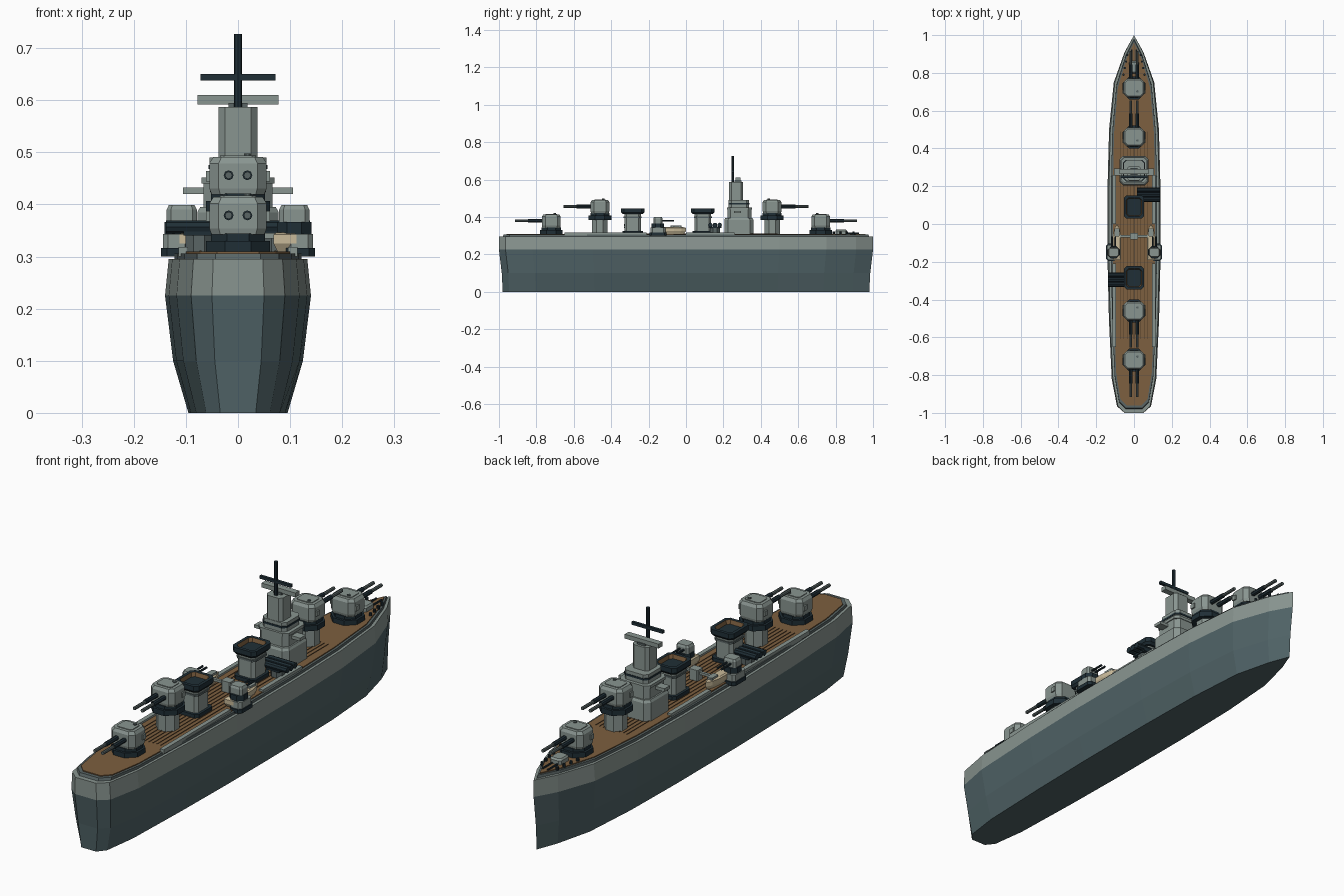
import bpy, bmesh, math
from mathutils import Vector

cube = bpy.data.objects.get("Cube")
if cube:
    bpy.data.objects.remove(cube, do_unlink=True)


def material(name, rgb):
    m = bpy.data.materials.new(name)
    m.use_nodes = True
    m.diffuse_color = (*rgb, 1)
    m.node_tree.nodes["Principled BSDF"].inputs["Base Color"].default_value = (*rgb, 1)
    return m


GREY = material("light_grey", (.25, .30, .28))
SLATE = material("hull_slate", (.08, .125, .135))
STEEL = material("deck_edge_steel", (.10, .13, .13))
NAVY = material("dark_navy", (.014, .028, .037))
WOOD = material("deck_wood", (.205, .115, .05))
SEAM = material("deck_seam", (.085, .048, .022))
TAN = material("boat_tan", (.58, .49, .32))


def finish(name, bm, mats):
    bmesh.ops.recalc_face_normals(bm, faces=bm.faces)
    mesh = bpy.data.meshes.new(name)
    bm.to_mesh(mesh)
    bm.free()
    for m in mats:
        mesh.materials.append(m)
    ob = bpy.data.objects.new(name, mesh)
    bpy.context.collection.objects.link(ob)
    return ob


def loft(name, outline, levels, mats, at=(0, 0)):
    """Stack scaled copies of an outline; each level is (z, x scale, y scale)."""
    mats = mats if isinstance(mats, list) else [mats]
    bm = bmesh.new()
    rings = [[bm.verts.new((at[0] + x * sx, at[1] + y * sy, z)) for x, y in outline]
             for z, sx, sy in levels]
    n = len(outline)
    for k in range(len(rings) - 1):
        for i in range(n):
            j = (i + 1) % n
            f = bm.faces.new((rings[k][i], rings[k][j], rings[k + 1][j], rings[k + 1][i]))
            f.material_index = min(k, len(mats) - 1)
    bm.faces.new(rings[0])
    bm.faces.new(rings[-1]).material_index = len(mats) - 1
    return finish(name, bm, mats)


def chamfer(hx, hy, c=0.0):
    """Rectangle outline with cut corners."""
    if c == 0:
        return [(hx, -hy), (hx, hy), (-hx, hy), (-hx, -hy)]
    return [(hx, c - hy), (hx, hy - c), (hx - c, hy), (c - hx, hy),
            (-hx, hy - c), (-hx, c - hy), (c - hx, -hy), (hx - c, -hy)]


def block(name, at, half, z0, z1, mat, c=0.0):
    return loft(name, chamfer(*half, c), [(z0, 1, 1), (z1, 1, 1)], mat, at)


def ring(r, n=8):
    return [(r * math.cos((i + .5) * math.tau / n), r * math.sin((i + .5) * math.tau / n))
            for i in range(n)]


def drum(name, at, r, z0, z1, mat, n=8, top=1.0):
    return loft(name, ring(r, n), [(z0, 1, 1), (z1, top, top)], mat, at)


def rod(name, start, end, r, mat):
    start, end = Vector(start), Vector(end)
    bm = bmesh.new()
    bmesh.ops.create_cone(bm, cap_ends=True, segments=8, radius1=r, radius2=r,
                          depth=(end - start).length)
    ob = finish(name, bm, [mat])
    ob.rotation_mode = 'QUATERNION'
    ob.rotation_quaternion = (end - start).to_track_quat('Z', 'Y')
    ob.location = (start + end) / 2
    return ob


# Hull, deck edge and wooden deck share one plan outline
side = [(.05, -1), (.09, -.965), (.118, -.82), (.133, -.5), (.14, -.2), (.14, .2),
        (.132, .5), (.107, .75), (.05, .91)]
plan = side + [(0, 1)] + [(-x, y) for x, y in reversed(side)]
loft("hull", plan, [(0, .68, .98), (.1, .89, .985), (.225, 1, 1), (.295, .95, 1)],
     [SLATE, SLATE, GREY])
loft("deck_edge", plan, [(.295, .87, .98), (.306, .87, .975)], STEEL)
loft("wooden_deck", plan, [(.304, .8, .96), (.31, .8, .96)], WOOD)
for i in range(-4, 5):
    block("plank_seam", (i * .018, -.06), (.0015, .55), .309, .312, SEAM)
for s in (-1, 1):
    block("side_walkway", (s * .105, -.43), (.009, .22), .3, .318, GREY)
    block("side_walkway", (s * .105, .13), (.009, .13), .3, .318, GREY)


# Twin gun turrets, raised ones on a column
def turret(y, facing, base):
    if base > .35:
        drum("barbette_column", (0, y), .045, .305, base, GREY)
    drum("barbette_ring", (0, y), .066, base, base + .022, NAVY)
    drum("barbette_collar", (0, y), .056, base + .022, base + .036, NAVY)
    z = base + .034
    loft("turret_house", chamfer(.055, .05, .018),
         [(z, .92, .95), (z + .012, 1, 1), (z + .06, 1, 1), (z + .072, .86, .86)], GREY, (0, y))
    block("turret_roof_plate", (0, y), (.035, .03), z + .07, z + .075, GREY, .008)
    drum("turret_hatch", (.018, y - facing * .018), .007, z + .072, z + .079, STEEL)
    for s in (-1, 1):
        x, gz = s * .018, z + .037
        rod("gun_sleeve", (x, y + facing * .045, gz), (x, y + facing * .125, gz), .0095, NAVY)
        rod("gun_barrel", (x, y + facing * .12, gz), (x, y + facing * .195, gz), .007, STEEL)
        block("rangefinder_ear", (s * .056, y - facing * .02), (.005, .01),
              z + .025, z + .045, GREY)


for facing in (-1, 1):
    turret(facing * .72, facing, .308)
    turret(facing * .46, facing, .385)


# Funnels with hollow caps
def funnel(y):
    block("funnel_base", (0, y), (.05, .055), .305, .325, NAVY, .012)
    block("funnel_body", (0, y), (.04, .044), .32, .42, GREY, .012)
    block("funnel_band", (0, y), (.044, .048), .395, .403, STEEL, .012)
    loft("funnel_cap", chamfer(.054, .062, .015),
         [(.415, .86, .86), (.425, 1, 1), (.445, 1, 1), (.445, .76, .78), (.428, .7, .72)],
         [NAVY, NAVY, NAVY, WOOD, NAVY], (0, y))


funnel(.09)
funnel(-.285)


# Triple torpedo launchers, one on each side
def launcher(s, y):
    drum("launcher_pedestal", (s * .075, y), .028, .305, .345, STEEL)
    block("launcher_cradle", (s * .075, y), (.03, .036), .34, .348, NAVY)
    for k in (-1, 0, 1):
        rod("torpedo_tube", (s * .015, y + k * .025, .357), (s * .138, y + k * .025, .357),
            .0125, NAVY)


launcher(1, .155)
launcher(-1, -.295)

# Bridge tower
loft("bridge_base", chamfer(.078, .078, .02), [(.305, 1, 1), (.385, 1, 1), (.395, .93, .93)],
     GREY, (0, .283))
block("bridge_middle", (0, .285), (.066, .064), .39, .452, GREY, .018)
block("bridge_gallery", (0, .285), (.07, .067), .44, .452, GREY, .018)
block("bridge_upper", (0, .283), (.055, .055), .45, .49, GREY, .015)
block("bridge_window_band", (0, .283), (.057, .057), .468, .476, NAVY, .015)
block("bridge_wing", (0, .275), (.106, .018), .42, .433, GREY)
block("control_tower", (0, .268), (.037, .038), .48, .587, GREY, .012)
block("rangefinder", (0, .278), (.078, .013), .592, .61, GREY)
block("rangefinder_mount", (0, .278), (.018, .018), .585, .595, STEEL)
rod("mast", (0, .25, .58), (0, .25, .727), .0075, NAVY)
block("mast_yard", (0, .25), (.072, .006), .638, .65, NAVY)

# Boats and secondary gun mounts amidships
boat = [(.022, -.085), (.022, .04), (.014, .08), (0, .105),
        (-.014, .08), (-.022, .04), (-.022, -.085)]
for s in (-1, 1):
    loft("ship_boat", boat, [(.308, .6, .88), (.325, 1, 1), (.342, 1, 1), (.346, .75, .85)],
         TAN, (s * .09, -.105))
    block("boat_cabin", (s * .09, -.045), (.012, .022), .344, .354, GREY, .004)
    block("mount_sponson", (s * .118, -.15), (.026, .04), .303, .343, GREY, .01)
    block("sponson_foot", (s * .12, -.15), (.028, .046), .3, .316, NAVY, .012)
    drum("mount_ring", (s * .108, -.15), .036, .343, .366, NAVY)
    loft("mount_house", chamfer(.029, .025, .008),
         [(.364, 1, 1), (.39, 1, 1), (.399, .85, .85)], GREY, (s * .108, -.15))
    for k in (-1, 1):
        x = s * .108 + k * .009
        rod("small_gun", (x, -.13, .38), (x, -.065, .38), .0045, NAVY)
block("catwalk", (0, -.065), (.085, .006), .335, .345, GREY)
block("catwalk_house", (0, -.065), (.02, .018), .308, .355, GREY, .004)

# Bow fittings
loft("windlass_house", chamfer(.026, .032, .009), [(.308, 1, 1), (.326, 1, 1), (.333, .8, .8)],
     GREY, (0, .83))
for s in (-1, 1):
    for k in range(4):
        drum("bollard", (s * (.056 - k * .007), .79 + k * .035), .006, .305, .322, NAVY)
    rod("anchor_chain", (s * .012, .86, .312), (s * .012, .925, .312), .004, NAVY)
